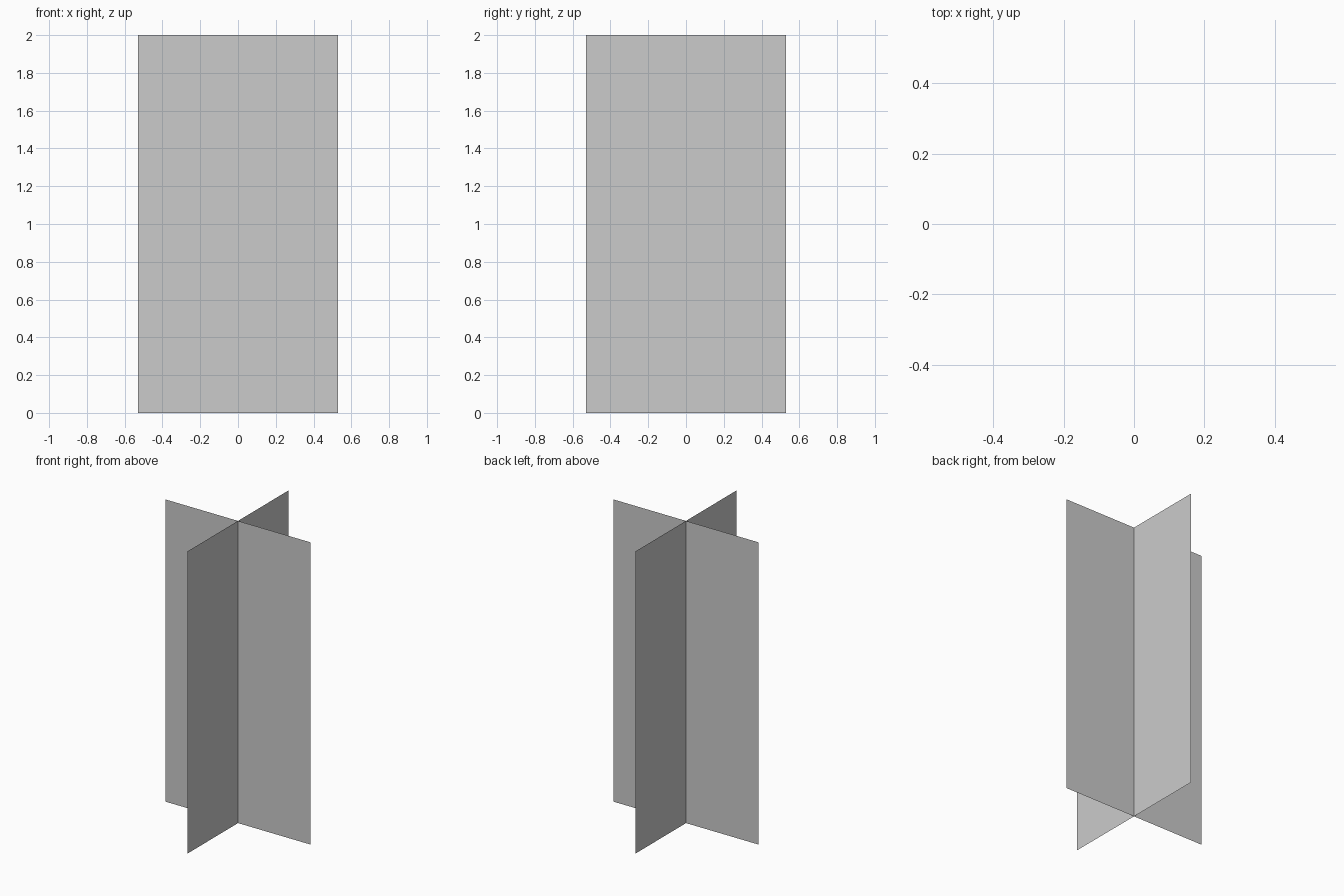
import bpy
import math

if "Cube" in bpy.data.objects:
    bpy.data.objects.remove(bpy.data.objects["Cube"])

WIDTH, HEIGHT = 1.06, 2.0


def upright_panel(name, turn):
    """Thin flat card standing on the ground, turned about the vertical axis."""
    w = WIDTH / 2
    mesh = bpy.data.meshes.new(name)
    mesh.from_pydata(
        [(-w, 0, 0), (w, 0, 0), (w, 0, HEIGHT), (-w, 0, HEIGHT)],
        [], [(0, 1, 2, 3)])
    panel = bpy.data.objects.new(name, mesh)
    panel.rotation_euler.z = turn
    bpy.context.collection.objects.link(panel)
    return panel


# Two flat cards crossing at right angles along their centre lines
upright_panel("front_panel", 0)
upright_panel("side_panel", math.radians(90))
